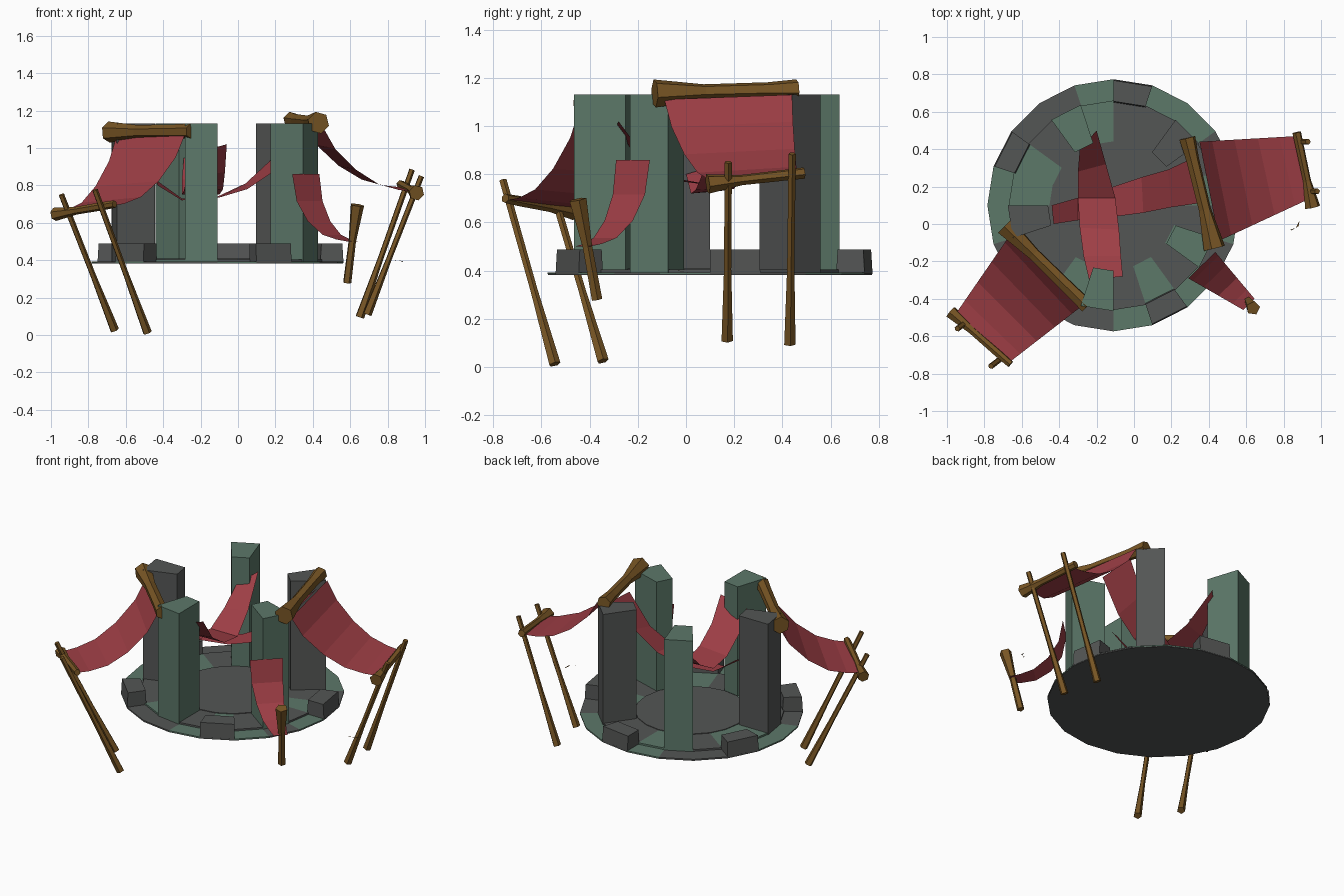
import bpy, bmesh
from math import radians, cos, sin, pi
from mathutils import Vector

cube = bpy.data.objects.get("Cube")
if cube:
    bpy.data.objects.remove(cube, do_unlink=True)

CENTRE = Vector((-0.11, 0.10, 0))
STEP = 18  # degrees per floor tile


def material(name, rgb):
    m = bpy.data.materials.new(name)
    m.use_nodes = True
    m.diffuse_color = (*rgb, 1)
    bsdf = next(n for n in m.node_tree.nodes if n.type == 'BSDF_PRINCIPLED')
    bsdf.inputs["Base Color"].default_value = (*rgb, 1)
    return m


GRAY = material("dark gray stone", (0.088, 0.092, 0.090))
GREEN = material("mossy green stone", (0.107, 0.188, 0.141))
RED = material("red cloth", (0.34, 0.048, 0.060))
WOOD = material("brown wood", (0.188, 0.092, 0.018))


def finish(name, bm, mats, normals=True):
    if normals:
        bmesh.ops.recalc_face_normals(bm, faces=bm.faces)
    mesh = bpy.data.meshes.new(name)
    bm.to_mesh(mesh)
    bm.free()
    for m in mats:
        mesh.materials.append(m)
    ob = bpy.data.objects.new(name, mesh)
    bpy.context.collection.objects.link(ob)
    return ob


def polar(r, deg, z):
    a = radians(deg)
    return CENTRE + Vector((r * cos(a), r * sin(a), z))


def add_sector(bm, r0, r1, deg, z0, z1, mat=0, inset=0.0):
    """One wedge-shaped stone, a single tile wide."""
    def ring(z, k):
        return [bm.verts.new(polar(r, d, z)) for r, d in (
            (r0 + k, deg), (r1 - k, deg), (r1 - k, deg + STEP), (r0 + k, deg + STEP))]
    lo, hi = ring(z0, 0), ring(z1, inset)
    faces = [lo[::-1], hi] + [
        [lo[i], lo[(i + 1) % 4], hi[(i + 1) % 4], hi[i]] for i in range(4)]
    for f in faces:
        bm.faces.new(f).material_index = mat


def disc(name, r, z0, z1):
    bm = bmesh.new()
    lo = [bm.verts.new(polar(r, STEP * i, z0)) for i in range(20)]
    hi = [bm.verts.new(polar(r, STEP * i, z1)) for i in range(20)]
    bm.faces.new(lo[::-1])
    bm.faces.new(hi)
    for i in range(20):
        j = (i + 1) % 20
        bm.faces.new((lo[i], lo[j], hi[j], hi[i]))
    finish(name, bm, [GRAY])


def tile_ring(name, r0, r1, z0, z1, green):
    bm = bmesh.new()
    for i in range(20):
        add_sector(bm, r0, r1, STEP * i, z0, z1, int(i in green))
    finish(name, bm, [GRAY, GREEN])


# Round stone floor
disc("floor_base", 0.672, 0.382, 0.388)
tile_ring("outer_paving", 0.56, 0.674, 0.386, 0.393, {2, 3, 5, 9, 10, 12, 15, 17, 19})
tile_ring("inner_paving", 0.34, 0.56, 0.386, 0.404, {0, 5, 8, 9, 13, 16, 18})
disc("floor_centre", 0.342, 0.386, 0.408)

# Five pillars and five low rim stones
for n, (deg, mat) in enumerate(((36, GRAY), (108, GREEN), (180, GRAY), (252, GREEN), (324, GREEN))):
    bm = bmesh.new()
    add_sector(bm, 0.35, 0.565, deg, 0.39, 1.13)
    finish(f"pillar_{n + 1}", bm, [mat])
    bm = bmesh.new()
    add_sector(bm, 0.55, 0.674, deg - 36, 0.388, 0.488, 0, 0.006)
    finish(f"rim_stone_{n + 1}", bm, [GRAY])


def timber(name, stations, sides=6):
    """Rough faceted timber through (point, radius) stations."""
    bm = bmesh.new()
    pts = [Vector(p) for p, r in stations]
    axis = (pts[-1] - pts[0]).normalized()
    u = axis.orthogonal().normalized()
    v = axis.cross(u)
    rings = []
    for p, (_, r) in zip(pts, stations):
        rings.append([bm.verts.new(p + r * (cos(2 * pi * i / sides) * u + sin(2 * pi * i / sides) * v))
                      for i in range(sides)])
    for a, b in zip(rings, rings[1:]):
        for i in range(sides):
            j = (i + 1) % sides
            bm.faces.new((a[i], a[j], b[j], b[i]))
    bm.faces.new(rings[0][::-1])
    bm.faces.new(rings[-1])
    finish(name, bm, [WOOD])


def beam(name, a, b, ra, rm, rb):
    a, b = Vector(a), Vector(b)
    timber(name, [(a, ra), (a.lerp(b, 0.35), rm), (a.lerp(b, 0.8), rm * 1.05), (b, rb)])


# Awning beams
beam("right_top_beam", (-0.69, -0.01, 1.085), (-0.25, -0.44, 1.09), 0.057, 0.036, 0.042)
beam("left_top_beam", (0.43, -0.13, 1.135), (0.285, 0.46, 1.15), 0.060, 0.034, 0.045)
beam("right_low_beam", (-0.98, -0.47, 0.645), (-0.66, -0.75, 0.70), 0.036, 0.021, 0.020)
beam("left_low_beam", (0.955, 0.09, 0.76), (0.87, 0.49, 0.805), 0.042, 0.022, 0.024)

# Leaning posts, thick at the foot
posts = {
    "right_back_post": ((-0.945, -0.56, 0.75), (-0.66, -0.345, 0.025)),
    "right_front_post": ((-0.765, -0.76, 0.775), (-0.485, -0.545, 0.012)),
    "left_back_post": ((0.93, 0.44, 0.885), (0.65, 0.43, 0.095)),
    "left_front_post": ((0.98, 0.175, 0.85), (0.69, 0.17, 0.11)),
}
for name, (top, foot) in posts.items():
    top, foot = Vector(top), Vector(foot)
    timber(name, [(top, 0.016), (top.lerp(foot, 0.6), 0.016), (foot, 0.025)], 5)
timber("hanging_peg", [((0.637, -0.45, 0.695), 0.038), ((0.61, -0.41, 0.5), 0.021),
                       ((0.583, -0.37, 0.28), 0.023)], 5)


def ribbon(name, rows, mat=RED):
    """Thin cloth through pairs of edge points."""
    bm = bmesh.new()
    pairs = [[bm.verts.new(p) for p in row] for row in rows]
    for (a, b), (c, d) in zip(pairs, pairs[1:]):
        bm.faces.new((a, b, d, c))
    finish(name, bm, [mat], False)


def awning(name, top, bottom, sag):
    """Cloth between two edges; sag pairs give travel and drop."""
    rows = []
    for t, s in sag:
        row = []
        for a, b in zip(top, bottom):
            p = Vector(a).lerp(Vector(b), t)
            p.z = a[2] + (b[2] - a[2]) * s
            row.append(p)
        rows.append(row)
    ribbon(name, rows)


BIG_SAG = ((0, 0), (0.13, 0.33), (0.36, 0.66), (0.60, 0.88), (0.82, 0.97), (1, 1))
awning("right_awning", ((-0.28, -0.44, 1.08), (-0.65, -0.04, 1.06)),
       ((-0.68, -0.75, 0.69), (-0.96, -0.49, 0.66)), BIG_SAG)
awning("left_awning", ((0.35, 0.44, 1.13), (0.455, -0.09, 1.11)),
       ((0.87, 0.47, 0.79), (0.95, 0.14, 0.765)), BIG_SAG)
awning("small_awning", ((0.435, -0.15, 0.86), (0.29, -0.29, 0.86)),
       ((0.645, -0.40, 0.50), (0.585, -0.46, 0.50)),
       ((0, 0), (0.08, 0.40), (0.28, 0.70), (0.55, 0.90), (0.8, 0.97), (1, 1)))

# Cloths slung across the inside
ribbon("long_inner_cloth", [
    ((-0.20, 0.50, 1.02), (-0.29, 0.40, 0.95)),
    ((-0.15, 0.32, 0.84), (-0.30, 0.28, 0.83)),
    ((-0.10, 0.14, 0.75), (-0.30, 0.14, 0.75)),
    ((-0.08, -0.03, 0.78), (-0.29, -0.02, 0.77)),
    ((-0.07, -0.17, 0.87), (-0.27, -0.17, 0.85)),
    ((-0.06, -0.28, 1.02), (-0.24, -0.30, 0.97))])
ribbon("cross_inner_cloth", [
    ((0.33, 0.36, 1.10), (0.34, 0.11, 1.08)),
    ((0.18, 0.29, 0.94), (0.20, 0.09, 0.88)),
    ((0.04, 0.25, 0.81), (0.05, 0.06, 0.78)),
    ((-0.11, 0.20, 0.74), (-0.10, 0.04, 0.735)),
    ((-0.30, 0.14, 0.73), (-0.30, 0.02, 0.72)),
    ((-0.44, 0.10, 0.83), (-0.43, 0.00, 0.80))])

# Small loose scrap of bark
ribbon("bark_scrap", [
    ((0.88, 0.01, 0.39), (0.885, 0.015, 0.39)),
    ((0.865, -0.02, 0.398), (0.88, -0.012, 0.395)),
    ((0.835, -0.03, 0.40), (0.84, -0.035, 0.40))], WOOD)
